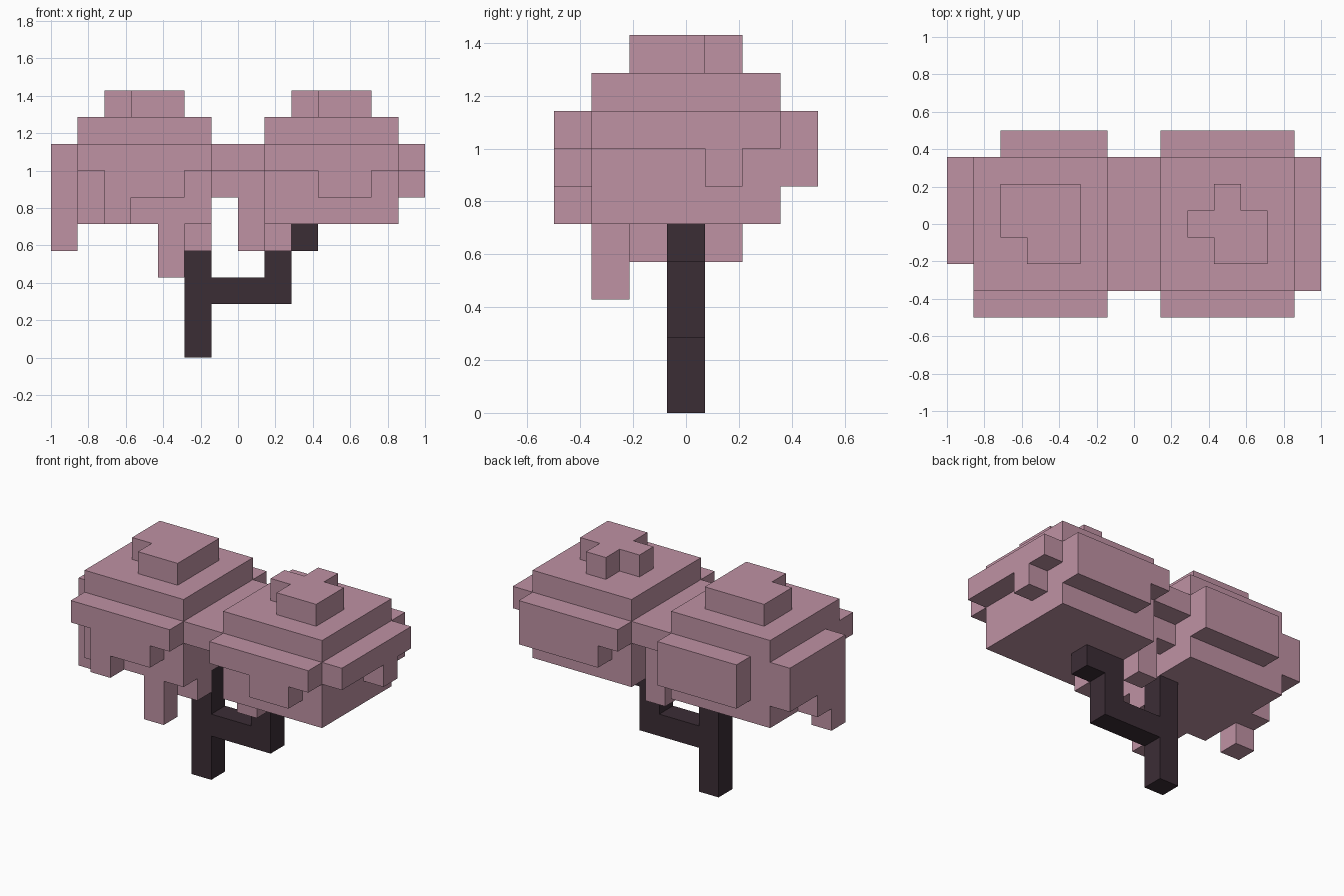
import bpy
import bmesh
from mathutils import Vector
from itertools import product

if "Cube" in bpy.data.objects:
    bpy.data.objects.remove(bpy.data.objects["Cube"], do_unlink=True)

UNIT = 1 / 7                       # edge length of one block
ORIGIN = Vector((-7, -3.5, 0))     # corner of the block grid


def make_material(name, color):
    mat = bpy.data.materials.new(name)
    mat.use_nodes = True
    mat.diffuse_color = color
    mat.node_tree.nodes["Principled BSDF"].inputs["Base Color"].default_value = color
    return mat


def block(x, y, z):
    """Cells of a block; each argument is one index or a (first, last) pair."""
    spans = [(s, s) if isinstance(s, int) else s for s in (x, y, z)]
    return set(product(*(range(a, b + 1) for a, b in spans)))


def build(name, cells, solid, mat):
    """Skin the cells with only the faces that are open to the air."""
    bm = bmesh.new()
    for cell in cells:
        for axis, side in product(range(3), (0, 1)):
            beside = list(cell)
            beside[axis] += 1 if side else -1
            if tuple(beside) in solid:
                continue
            u, v = (axis + 1) % 3, (axis + 2) % 3
            corners = []
            for du, dv in ((0, 0), (1, 0), (1, 1), (0, 1)):
                p = Vector(cell)
                p[axis] += side
                p[u] += du
                p[v] += dv
                corners.append(bm.verts.new((p + ORIGIN) * UNIT))
            bm.faces.new(corners if side else corners[::-1])
    bmesh.ops.remove_doubles(bm, verts=bm.verts, dist=UNIT / 100)
    # merge coplanar squares into large flat faces
    bmesh.ops.dissolve_limit(bm, angle_limit=0.01, verts=bm.verts, edges=bm.edges)
    mesh = bpy.data.meshes.new(name)
    bm.to_mesh(mesh)
    bm.free()
    mesh.materials.append(mat)
    bpy.context.collection.objects.link(bpy.data.objects.new(name, mesh))


pink = make_material("blossom pink", (0.52, 0.287, 0.37, 1))
bark = make_material("dark bark", (0.044, 0.026, 0.036, 1))


def crown(first):
    """Shared crown: core, upper tier and the front rim."""
    span = (first, first + 4)
    return block(span, (1, 5), (5, 8)) | block(span, 0, 7)


# Trunk with a stepped side branch
trunk = (block(5, 3, (0, 4)) | block((6, 8), 3, 2)
         | block(8, 3, (3, 4)) | block(9, 3, 4))

# Crown on the right (-x): cap, rims and hanging blossoms
right_crown = crown(1)
right_crown |= block((2, 4), (2, 4), 9) - block(2, 2, 9)
right_crown |= block((2, 4), 0, 6) | block(2, 0, 5)
right_crown |= block((2, 5), 6, (6, 7))
right_crown |= block(0, (2, 5), (6, 7)) | block(0, (2, 3), 5) | block(0, 2, 4)
right_crown |= block(4, 1, (3, 4)) | block(5, 2, 4)

# Crown on the left (+x)
left_crown = crown(8)
left_crown |= block((9, 11), 3, 9) | block(10, 4, 9) | block((10, 11), 2, 9)
left_crown |= block((10, 11), 0, 6)
left_crown |= block((8, 12), 6, 7) | block((9, 12), 6, 6)
left_crown |= block(13, (1, 5), 7) | block(13, 4, 6)
left_crown |= block(8, 2, 4)

# Blossom bridge between the crowns, with one hanging strand
bridge = block((6, 7), (1, 5), 7) | block((6, 7), 4, 6) | block(7, 4, (4, 5))

solid = trunk | right_crown | left_crown | bridge
build("trunk", trunk, solid, bark)
build("right_crown", right_crown, solid, pink)
build("left_crown", left_crown, solid, pink)
build("blossom_bridge", bridge, solid, pink)
